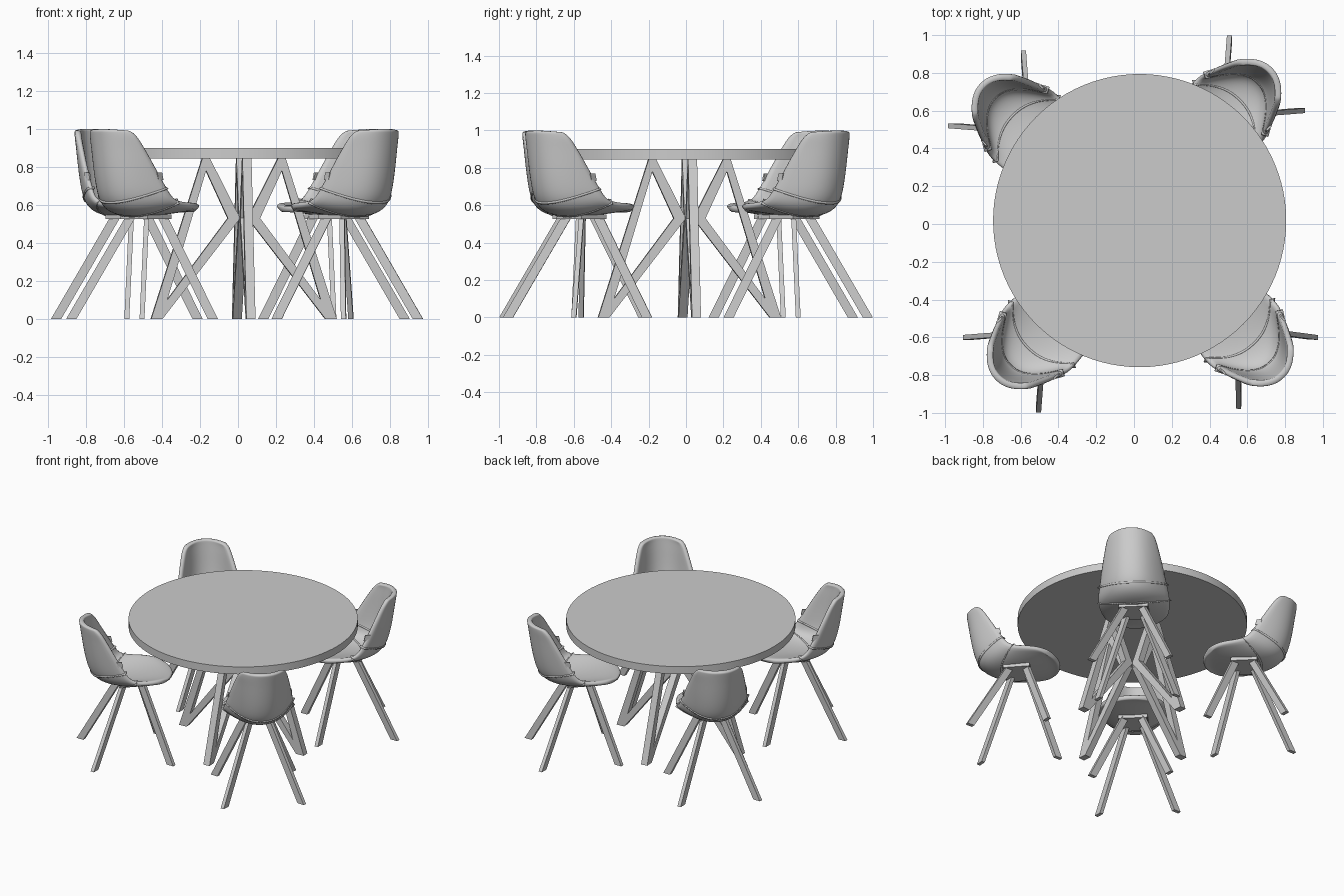
import bpy, bmesh, math
from mathutils import Matrix, Vector

if "Cube" in bpy.data.objects:
    bpy.data.objects.remove(bpy.data.objects["Cube"])


def make_mesh(name, verts, faces, smooth=False):
    me = bpy.data.meshes.new(name)
    me.from_pydata(verts, [], faces)
    bm = bmesh.new()
    bm.from_mesh(me)
    bmesh.ops.recalc_face_normals(bm, faces=bm.faces)
    bm.to_mesh(me)
    bm.free()
    for p in me.polygons:
        p.use_smooth = smooth
    return me


def place(name, me, matrix, thickness=0, subdiv=0):
    ob = bpy.data.objects.new(name, me)
    bpy.context.collection.objects.link(ob)
    ob.matrix_world = matrix
    if thickness:
        m = ob.modifiers.new("thickness", 'SOLIDIFY')
        m.thickness, m.offset = thickness, 0
    if subdiv:
        m = ob.modifiers.new("smooth", 'SUBSURF')
        m.levels = m.render_levels = subdiv
    return ob


# Shell sections, seat front to back top: centre (y, z), edge (y, z), half width
ROWS = [
    (0.315, 0.575, 0.25, 0.580, 0.165),
    (0.27, 0.582, 0.215, 0.592, 0.20),
    (0.18, 0.572, 0.16, 0.600, 0.225),
    (0.05, 0.558, 0.08, 0.607, 0.238),
    (-0.08, 0.555, 0.03, 0.620, 0.24),
    (-0.17, 0.575, -0.01, 0.645, 0.235),
    (-0.225, 0.62, -0.04, 0.69, 0.225),
    (-0.255, 0.70, -0.075, 0.75, 0.212),
    (-0.275, 0.80, -0.12, 0.83, 0.195),
    (-0.29, 0.90, -0.165, 0.91, 0.175),
    (-0.30, 0.965, -0.20, 0.965, 0.158),
    (-0.305, 1.0, -0.225, 0.990, 0.135),
]


def shell_point(s, t):
    """Point on the chair shell: s runs along the rows, t from side to side."""
    i = min(int(s), len(ROWS) - 2)
    f = s - i
    r = [ROWS[max(0, min(len(ROWS) - 1, i + k))] for k in (-1, 0, 1, 2)]
    v = [0.5 * (2 * b + (c - a) * f + (2 * a - 5 * b + 4 * c - d) * f * f
                + (3 * b - a - 3 * c + d) * f ** 3) for a, b, c, d in zip(*r)]
    w = abs(t) ** 2.2
    return (t * v[4], v[0] + (v[2] - v[0]) * w, v[1] + (v[3] - v[1]) * w)


def shell_grid(name, params, cols):
    verts = [shell_point(s, -1 + 2 * j / cols) for s in params for j in range(cols + 1)]
    n = cols + 1
    faces = [(i * n + j, i * n + j + 1, (i + 1) * n + j + 1, (i + 1) * n + j)
             for i in range(len(params) - 1) for j in range(cols)]
    return make_mesh(name, verts, faces, True)


BOX = [(0, 1, 2, 3), (4, 5, 6, 7), (0, 1, 5, 4), (1, 2, 6, 5), (2, 3, 7, 6), (3, 0, 4, 7)]


def bar(name, foot, top, angle, half_w, half_t):
    """Slanted flat bar with level ends; the width lies along the given angle."""
    a = Vector((math.cos(angle), math.sin(angle), 0)) * half_w
    b = Vector((-math.sin(angle), math.cos(angle), 0)) * half_t
    verts = [Vector(p) + sa * a + sb * b for p in (foot, top)
             for sa, sb in ((-1, -1), (1, -1), (1, 1), (-1, 1))]
    return make_mesh(name, verts, BOX)


# Chair part meshes, facing +y
shell = shell_grid("chair_shell", [11 * i / 22 for i in range(23)], 14)
seams = [shell_grid("seam", [s - d, s + d], 28) for s, d in ((4.0, 0.05), (6.0, 0.08))]
legs = []
for k in range(4):
    a = math.radians(45 + 90 * k)
    c, s = math.cos(a), math.sin(a)
    legs.append(bar("chair_leg", (0.372 * c, 0.372 * s, 0),
                    (0.08 * c, 0.08 * s + 0.035, 0.545), a, 0.027, 0.013))
plate = bar("mount_plate", (0, 0.03, 0.525), (0, 0.03, 0.55), 0, 0.10, 0.09)
tags = []
for side in (-1, 1):
    x, y, z = shell_point(7, side)
    tags.append(bar("side_tag", (x, y, z - 0.02), (x, y - 0.01, z + 0.02), 0, 0.005, 0.018))

# Four chairs: position and facing angle
CHAIRS = [("front_left", -0.505, -0.60, 45), ("front_right", 0.575, -0.58, 132),
          ("back_right", 0.505, 0.60, 225), ("back_left", -0.585, 0.52, 315)]
for name, x, y, ang in CHAIRS:
    m = Matrix.Translation((x, y, 0)) @ Matrix.Rotation(math.radians(ang - 90), 4, 'Z')
    place(name + "_chair_shell", shell, m, 0.034, 1)
    for i, me in enumerate(seams):
        place(f"{name}_chair_seam_{i + 1}", me, m, 0.040)
    for i, me in enumerate(legs):
        place(f"{name}_chair_leg_{i + 1}", me, m)
    for i, me in enumerate(tags):
        place(f"{name}_chair_tag_{i + 1}", me, m)
    place(name + "_chair_mount_plate", plate, m)

# Table top
CX, CY = 0.03, 0.018
bpy.ops.mesh.primitive_cylinder_add(vertices=96, radius=0.776, depth=0.055,
                                    location=(CX, CY, 0.8725))
bpy.context.object.name = "table_top"
bpy.ops.object.shade_smooth_by_angle()

# Table base: four open triangular frames set radially
outer = [(0.18, 0.845), (0.22, 0.845), (0.49, 0), (0.43, 0), (0.02, 0.53)]
inner = [(0.20, 0.78), (0.405, 0.10), (0.085, 0.53)]
frame = bpy.data.meshes.new("table_frame")
bm = bmesh.new()
edges = []
for loop in (outer, inner):
    vs = [bm.verts.new((r, 0, z)) for r, z in loop]
    edges += [bm.edges.new((vs[i - 1], vs[i])) for i in range(len(vs))]
bmesh.ops.triangle_fill(bm, use_beauty=True, edges=edges)
bmesh.ops.recalc_face_normals(bm, faces=bm.faces)
bm.to_mesh(frame)
bm.free()
for k in range(4):
    m = Matrix.Translation((CX, CY, 0)) @ Matrix.Rotation(math.radians(4.5 + 90 * k), 4, 'Z')
    place(f"table_frame_{k + 1}", frame, m, 0.048)
